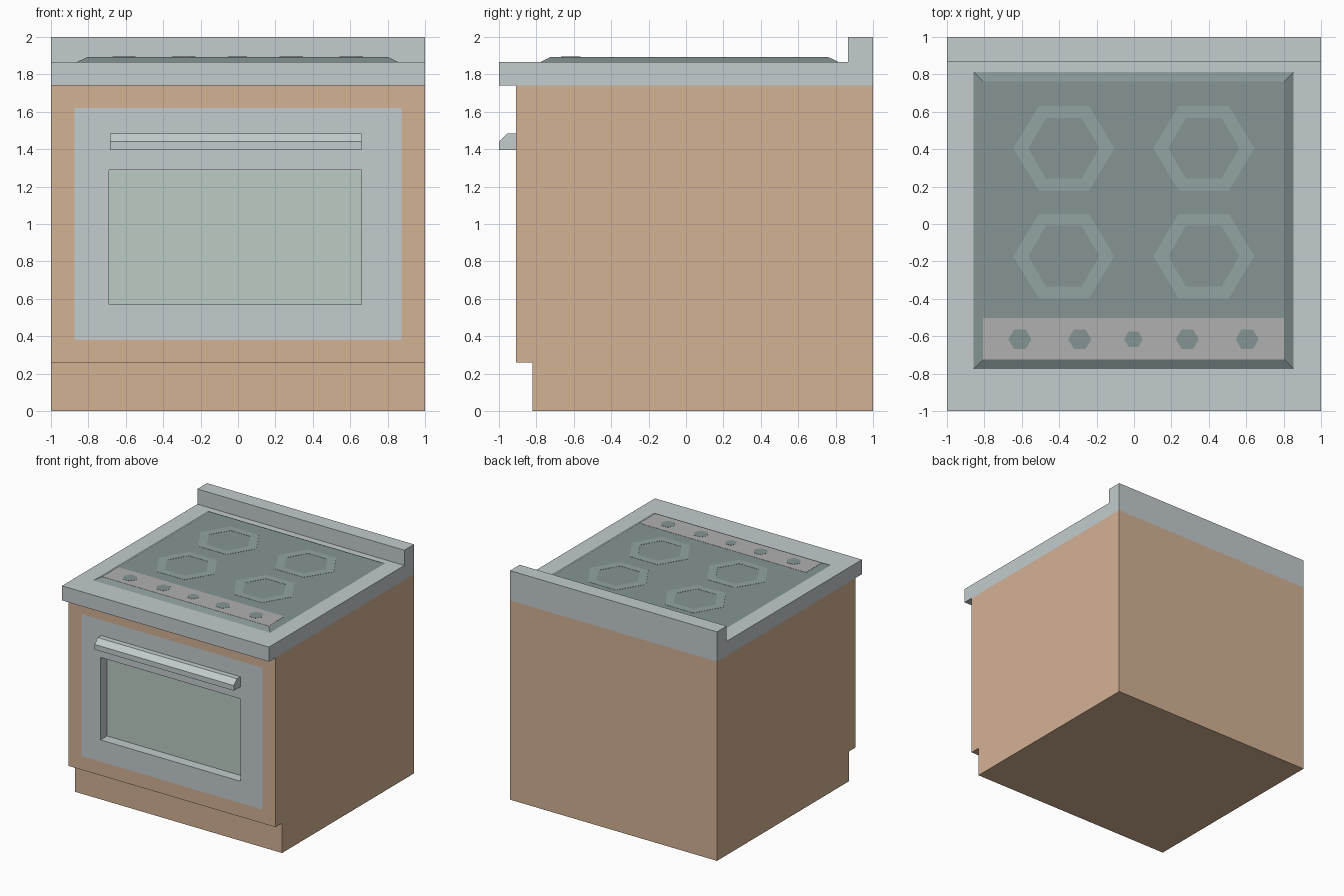
import bpy, bmesh, math
from mathutils import Vector

if "Cube" in bpy.data.objects:
    bpy.data.objects.remove(bpy.data.objects["Cube"])


def material(name, r, g, b):
    m = bpy.data.materials.new(name)
    m.diffuse_color = [((c / 255 + 0.055) / 1.055) ** 2.4 for c in (r, g, b)] + [1]
    m.use_nodes = True
    m.node_tree.nodes["Principled BSDF"].inputs["Base Color"].default_value = m.diffuse_color
    return m


WOOD = material("wood", 212, 178, 149)
STEEL = material("steel", 195, 204, 206)
HOB = material("hob_glass", 134, 149, 148)
RING = material("burner_grey", 147, 163, 163)
PANEL = material("panel_grey", 176, 176, 176)
GLASS = material("oven_glass", 187, 204, 196)


def finish(name, bm, mat):
    bmesh.ops.recalc_face_normals(bm, faces=bm.faces)
    me = bpy.data.meshes.new(name)
    bm.to_mesh(me)
    bm.free()
    me.materials.append(mat)
    ob = bpy.data.objects.new(name, me)
    bpy.context.collection.objects.link(ob)
    return ob


def loft(name, bottom, top, mat):
    """Solid between two matching outlines."""
    bm = bmesh.new()
    a = [bm.verts.new(p) for p in bottom]
    b = [bm.verts.new(p) for p in top]
    bm.faces.new(a)
    bm.faces.new(b)
    for i in range(len(a)):
        j = (i + 1) % len(a)
        bm.faces.new((a[i], a[j], b[j], b[i]))
    return finish(name, bm, mat)


def extrude_x(name, profile, x0, x1, mat):
    return loft(name, [(x0, y, z) for y, z in profile], [(x1, y, z) for y, z in profile], mat)


def rect(x0, x1, y0, y1):
    return [(x0, y0), (x1, y0), (x1, y1), (x0, y1)]


def box(name, x0, x1, y0, y1, z0, z1, mat):
    r = rect(x0, x1, y0, y1)
    return loft(name, [(x, y, z0) for x, y in r], [(x, y, z1) for x, y in r], mat)


def hexagon(cx, cy, rx, ry):
    ry /= math.sin(math.pi / 3)
    return [(cx + rx * math.cos(i * math.pi / 3), cy + ry * math.sin(i * math.pi / 3)) for i in range(6)]


def frame(name, outer, inner, place, d0, d1, mat):
    """Hollow prism; place(point, depth) maps the outline into space."""
    bm = bmesh.new()
    o0, i0, o1, i1 = [[bm.verts.new(place(p, d)) for p in ring]
                      for d in (d0, d1) for ring in (outer, inner)]
    for a, b in ((o0, i0), (o1, i1), (o0, o1), (i0, i1)):
        for k in range(len(a)):
            j = (k + 1) % len(a)
            bm.faces.new((a[k], a[j], b[j], b[k]))
    return finish(name, bm, mat)


# Cabinet with toe kick, and a pocket for the oven door
cabinet = extrude_x("cabinet", [(-0.82, 0), (1, 0), (1, 1.74), (-0.91, 1.74), (-0.91, 0.26), (-0.82, 0.26)], -1, 1, WOOD)
cutter = box("door_pocket", -0.875, 0.875, -1.2, -0.80, 0.38, 1.62, WOOD)
cutter.hide_render = True
mod = cabinet.modifiers.new("pocket", 'BOOLEAN')
mod.operation = 'DIFFERENCE'
mod.solver = 'EXACT'
mod.object = cutter
bpy.context.view_layer.objects.active = cabinet
bpy.ops.object.modifier_apply(modifier=mod.name)
bpy.data.objects.remove(cutter)

# Oven door, flush with the cabinet, with a recessed window
frame("oven_door", rect(-0.875, 0.875, 0.38, 1.62), rect(-0.69, 0.66, 0.57, 1.29),
      lambda p, d: (p[0], d, p[1]), -0.91, -0.80, STEEL)
box("oven_window", -0.69, 0.66, -0.82, -0.80, 0.57, 1.29, GLASS)
extrude_x("door_handle", [(-0.91, 1.395), (-1, 1.395), (-1, 1.44), (-0.957, 1.483), (-0.91, 1.483)], -0.685, 0.66, STEEL)

# Worktop with rear upstand
extrude_x("worktop", [(-1, 1.74), (1, 1.74), (1, 2), (0.867, 2), (0.867, 1.867), (-1, 1.867)], -1, 1, STEEL)

# Hob plate with sloped edges
loft("hob", [(x, y, 1.866) for x, y in rect(-0.86, 0.855, -0.777, 0.815)],
     [(x, y, 1.892) for x, y in rect(-0.807, 0.803, -0.725, 0.762)], HOB)

# Burner markings
for cx in (-0.375, 0.373):
    for cy in (0.405, -0.172):
        frame("burner_ring", hexagon(cx, cy, 0.27, 0.225), hexagon(cx, cy, 0.19, 0.163),
              lambda p, d: (p[0], p[1], d), 1.888, 1.8935, RING)

# Control strip and its dials
box("control_strip", -0.807, 0.803, -0.724, -0.503, 1.888, 1.8935, PANEL)
for cx, r in ((-0.61, 0.062), (-0.29, 0.062), (-0.003, 0.05), (0.285, 0.062), (0.605, 0.062)):
    h = hexagon(cx, -0.616, r, r * 0.84)
    loft("control_dial", [(x, y, 1.89) for x, y in h], [(x, y, 1.895) for x, y in h], HOB)
